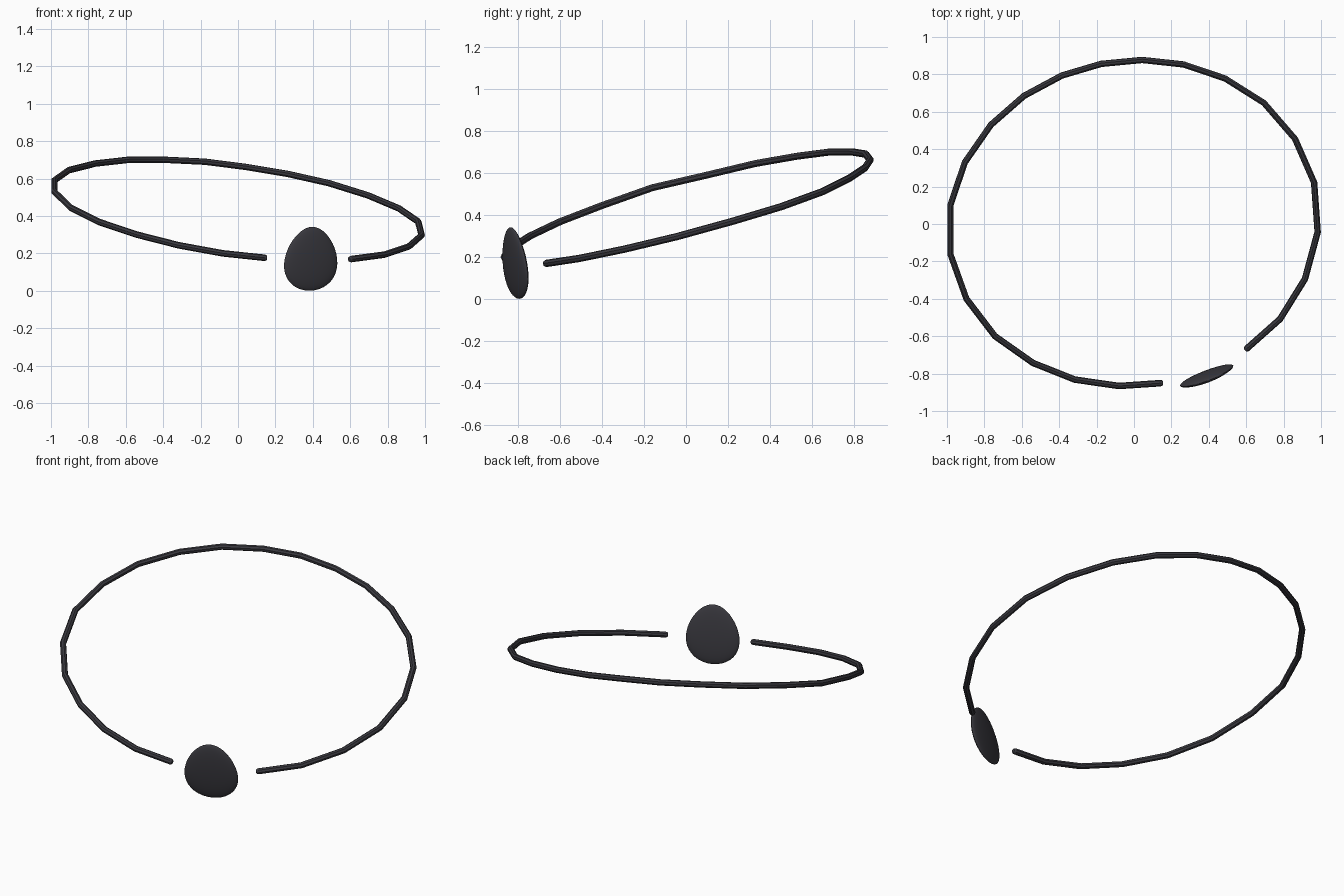
import bpy, bmesh, math
from mathutils import Matrix, Vector

if "Cube" in bpy.data.objects:
    bpy.data.objects.remove(bpy.data.objects["Cube"])

dark = bpy.data.materials.new("charcoal")
dark.diffuse_color = (0.042, 0.041, 0.050, 1)
dark.use_nodes = True
dark.node_tree.nodes["Principled BSDF"].inputs["Base Color"].default_value = dark.diffuse_color


def finish(obj):
    """Shared colour and smooth shading."""
    obj.data.materials.clear()
    obj.data.materials.append(dark)
    bpy.ops.object.select_all(action='DESELECT')
    obj.select_set(True)
    bpy.context.view_layer.objects.active = obj
    bpy.ops.object.shade_smooth_by_angle(angle=math.radians(40))


# Open wire hoop: tilted loop of straight segments
path = [Vector(p) for p in (
    (.155, -.850, .175), (-.08, -.866, .20), (-.316, -.832, .243), (-.54, -.743, .30),
    (-.743, -.60, .368), (-.896, -.40, .445), (-.982, -.16, .53), (-.982, .10, .59),
    (-.904, .33, .645), (-.765, .53, .68), (-.588, .685, .70), (-.385, .794, .70),
    (-.176, .856, .69), (.043, .877, .662), (.265, .853, .625), (.487, .778, .575),
    (.695, .647, .51), (.861, .455, .44), (.963, .222, .37), (.982, -.043, .297),
    (.914, -.294, .237), (.781, -.508, .193), (.594, -.674, .168))]


def step_in(a, b, d):
    return a + (b - a).normalized() * d


# Rounded tips: the radius shrinks over the last short steps
tips = ((0.0, 0.55), (0.005, 0.85), (0.013, 1.0))
first = [(step_in(path[0], path[1], d), r) for d, r in tips]
last = [(step_in(path[-1], path[-2], d), r) for d, r in reversed(tips)]
points = first + [(p, 1.0) for p in path[1:-1]] + last

curve = bpy.data.curves.new("wire_hoop", 'CURVE')
curve.dimensions = '3D'
curve.bevel_depth = 0.0175
curve.bevel_resolution = 2
curve.use_fill_caps = True
spline = curve.splines.new('POLY')
spline.points.add(len(points) - 1)
for sp, (p, r) in zip(spline.points, points):
    sp.co = (*p, 1)
    sp.radius = r
hoop = bpy.data.objects.new("wire_hoop", curve)
bpy.context.collection.objects.link(hoop)
bpy.context.view_layer.objects.active = hoop
hoop.select_set(True)
bpy.ops.object.convert(target='MESH')
finish(bpy.context.view_layer.objects.active)

# Flat egg-shaped pendant in the gap, wider towards the bottom
bm = bmesh.new()
bmesh.ops.create_uvsphere(bm, u_segments=32, v_segments=20, radius=1)
for v in bm.verts:
    u = v.co.z
    v.co.x *= 0.150 * (1 - 0.18 * u)
    v.co.y *= 0.024
    v.co.z *= 0.172
bm.transform(Matrix.Translation((0.39, -0.815, 0.171))
             @ Matrix.Rotation(math.radians(21), 4, 'Z')
             @ Matrix.Rotation(math.radians(7.5), 4, 'X'))
mesh = bpy.data.meshes.new("pendant")
bm.to_mesh(mesh)
bm.free()
pendant = bpy.data.objects.new("pendant", mesh)
bpy.context.collection.objects.link(pendant)
finish(pendant)
